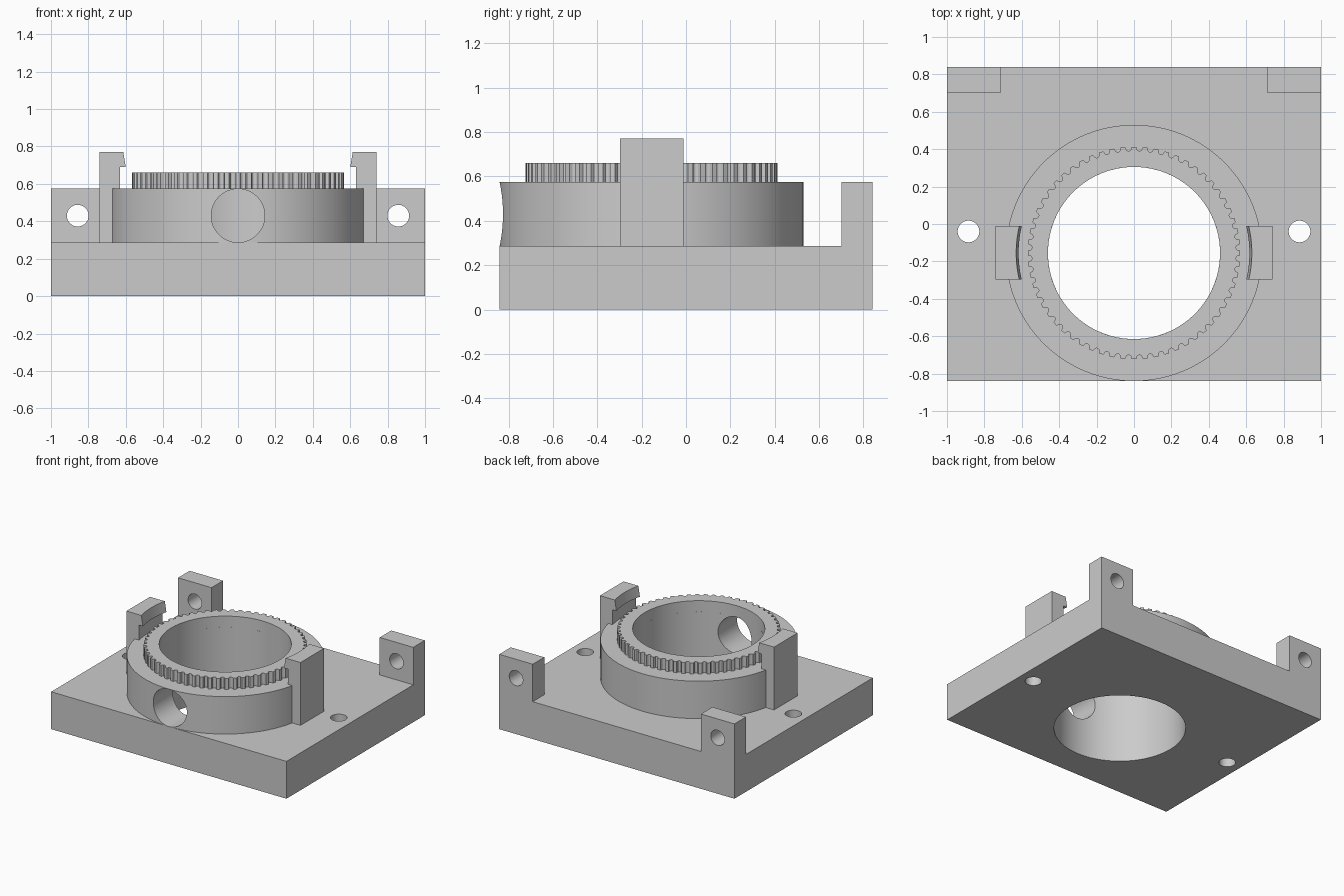
import bpy, bmesh, math
from mathutils import Matrix, Vector

cube = bpy.data.objects.get("Cube")
if cube:
    bpy.data.objects.remove(cube, do_unlink=True)

# Shared dimensions
CY = -0.155          # y of the collar axis
BORE = 0.46
PLATE_TOP = 0.287
COLLAR_TOP = 0.575
SEGS = 128

grey = bpy.data.materials.new("light grey")
grey.use_nodes = True
grey.diffuse_color = (0.6, 0.6, 0.6, 1)
grey.node_tree.nodes["Principled BSDF"].inputs["Base Color"].default_value = (0.6, 0.6, 0.6, 1)


def finish(name, bm):
    bmesh.ops.recalc_face_normals(bm, faces=bm.faces)
    mesh = bpy.data.meshes.new(name)
    bm.to_mesh(mesh)
    bm.free()
    mesh.materials.append(grey)
    obj = bpy.data.objects.new(name, mesh)
    bpy.context.collection.objects.link(obj)
    return obj


def box(name, x, y, z):
    bm = bmesh.new()
    spans = (x, y, z)
    size = Matrix.Diagonal([b - a for a, b in spans] + [1])
    mid = Matrix.Translation([(a + b) / 2 for a, b in spans])
    bmesh.ops.create_cube(bm, size=1, matrix=mid @ size)
    return finish(name, bm)


def rod(name, centre, radius, length, axis="Z", segs=48):
    bm = bmesh.new()
    turn = Matrix.Rotation(math.pi / 2, 4, "X") if axis == "Y" else Matrix()
    bmesh.ops.create_cone(bm, cap_ends=True, segments=segs, radius1=radius, radius2=radius,
                          depth=length, matrix=Matrix.Translation(centre) @ turn)
    return finish(name, bm)


def ring(name, outer, inner, z0, z1, segs):
    """Tube about the collar axis; outer gives the radius at each step."""
    bm = bmesh.new()
    rows = []
    for i in range(segs):
        a = 2 * math.pi * i / segs
        section = ((inner, z0), (outer(i), z0), (outer(i), z1), (inner, z1))
        rows.append([bm.verts.new((r * math.sin(a), CY + r * math.cos(a), z)) for r, z in section])
    for i, row in enumerate(rows):
        nxt = rows[(i + 1) % segs]
        for j in range(4):
            k = (j + 1) % 4
            bm.faces.new((row[j], row[k], nxt[k], nxt[j]))
    return finish(name, bm)


def cut(obj, cutters):
    for c in cutters:
        mod = obj.modifiers.new("hole", "BOOLEAN")
        mod.operation = "DIFFERENCE"
        mod.solver = "EXACT"
        mod.object = c
    bpy.context.view_layer.update()
    mesh = bpy.data.meshes.new_from_object(obj.evaluated_get(bpy.context.evaluated_depsgraph_get()))
    obj.modifiers.clear()
    obj.data = mesh
    for c in cutters:
        bpy.data.objects.remove(c, do_unlink=True)


def clip(name, side):
    """Snap arm whose inner face follows circles about the collar axis."""
    bm = bmesh.new()
    inner = ((0.648, PLATE_TOP), (0.648, 0.69), (0.617, 0.69), (0.63, 0.77))
    half, steps, back = 0.143, 12, 0.74
    rows = []
    for i in range(steps + 1):
        dy = half * (2 * i / steps - 1)
        pts = [(math.sqrt(r * r - dy * dy), z) for r, z in inner]
        pts += [(back, 0.77), (back, PLATE_TOP)]
        rows.append([bm.verts.new((side * x, CY + dy, z)) for x, z in pts])
    for a, b in zip(rows, rows[1:]):
        for j in range(len(a)):
            k = (j + 1) % len(a)
            bm.faces.new((a[j], a[k], b[k], b[j]))
    bm.faces.new(rows[0])
    bm.faces.new(rows[-1])
    return finish(name, bm)


# Base plate with the central bore and two screw holes
plate = box("base_plate", (-1, 1), (-0.84, 0.84), (0, PLATE_TOP))
cut(plate, [rod("bore_cutter", (0, CY, 0), BORE, 2, segs=SEGS)]
    + [rod("screw_cutter", (s * 0.885, -0.04, 0), 0.058, 2) for s in (-1, 1)])
parts = [plate]

# Collar with a round port through its front wall
collar = ring("collar", lambda i: 0.685, BORE, PLATE_TOP - 0.005, COLLAR_TOP, SEGS)
cut(collar, [rod("port_cutter", (0, -0.7, 0.43), 0.143, 0.8, "Y", 64)])
parts.append(collar)


# Toothed rim with rounded notches
def notched(i, steps=10):
    t = abs((i % steps) / steps * 2 - 1) / 0.6
    return 0.568 - 0.022 * math.sqrt(max(0, 1 - t * t))


parts.append(ring("toothed_rim", notched, BORE, COLLAR_TOP, 0.66, 600))

# Snap clips and drilled rear posts, one of each per side
for side, label in ((1, "left"), (-1, "right")):
    parts.append(clip(label + "_clip", side))
    post = box(label + "_rear_post", sorted((side * 0.715, side)), (0.7, 0.84),
               (PLATE_TOP, COLLAR_TOP))
    cut(post, [rod("post_cutter", (side * 0.857, 0.77, 0.43), 0.058, 0.5, "Y")])
    parts.append(post)

# Smooth the round walls and keep the edges crisp
bpy.ops.object.select_all(action="DESELECT")
for p in parts:
    p.select_set(True)
bpy.context.view_layer.objects.active = plate
bpy.ops.object.shade_smooth_by_angle(angle=math.radians(30))
